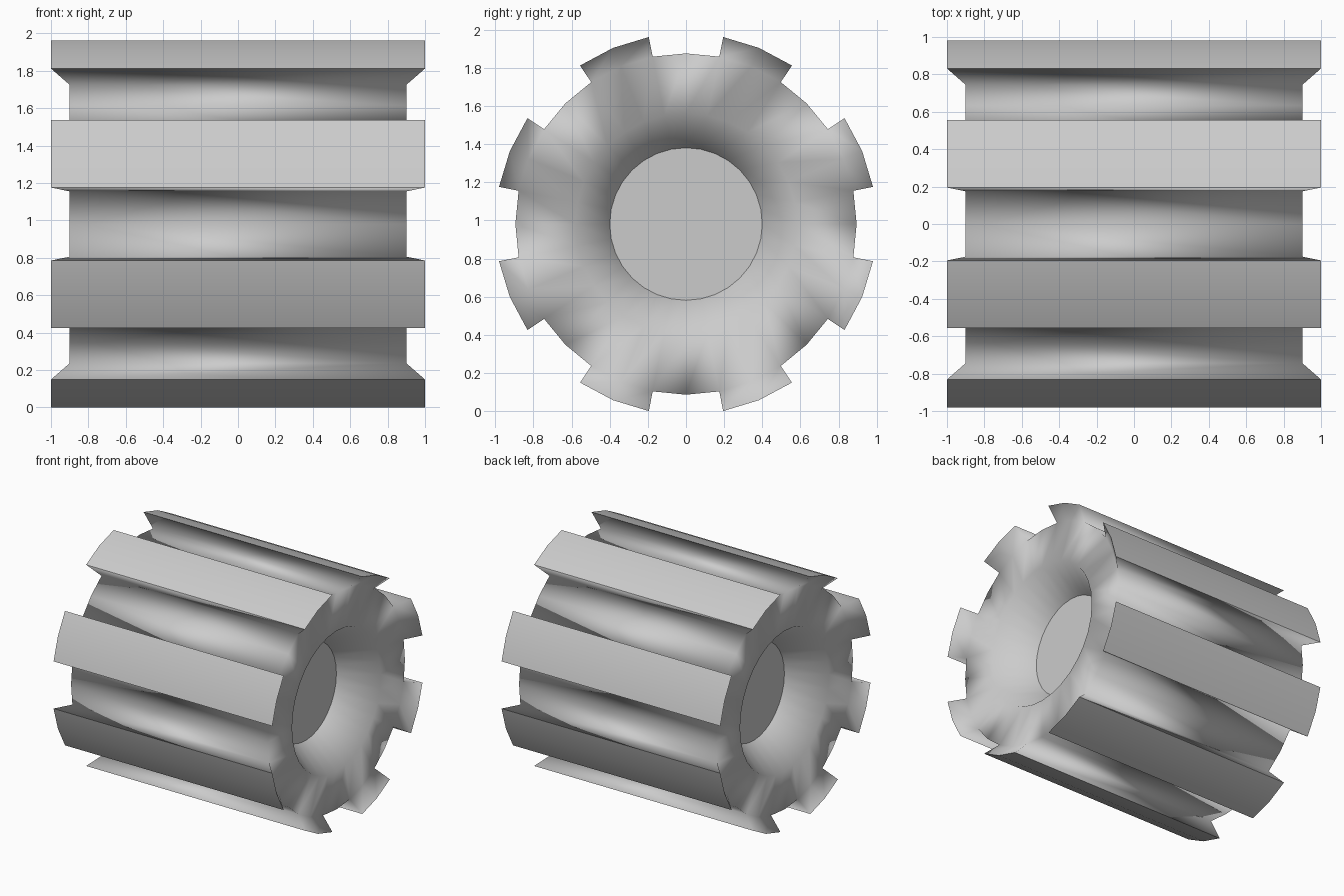
import bpy, bmesh
from math import cos, sin, pi

if "Cube" in bpy.data.objects:
    bpy.data.objects.remove(bpy.data.objects["Cube"])

SEG = 32
R_BODY, W_BODY = 0.895, 0.9
CZ = sin(pi * 7 / 16)          # lowest lug corners rest on the ground

bm = bmesh.new()

# Revolved wheel body: (x, radius) profile from one hub disc to the other
half = [(0.62, 0.4), (W_BODY, 0.58), (W_BODY, R_BODY)]
profile = [(-x, r) for x, r in half] + half[::-1]
rings = [[bm.verts.new((x, r * cos(2 * pi * j / SEG), r * sin(2 * pi * j / SEG)))
          for j in range(SEG)] for x, r in profile]
lug_faces = []
for i in range(len(rings) - 1):
    for j in range(SEG):
        k = (j + 1) % SEG
        f = bm.faces.new((rings[i][j], rings[i][k], rings[i + 1][k], rings[i + 1][j]))
        if i == 2 and j % 4 in (1, 2):
            lug_faces.append(f)
hubs = [bm.faces.new(rings[0]), bm.faces.new(rings[-1])]

# Eight tread lugs, flared outwards
ext = bmesh.ops.extrude_face_region(bm, geom=lug_faces)['geom']
for v in [g for g in ext if isinstance(g, bmesh.types.BMVert)]:
    v.co.x *= 1 / W_BODY
    v.co.y *= 1 / R_BODY
    v.co.z *= 1 / R_BODY
caps = [g for g in ext if isinstance(g, bmesh.types.BMFace)]
left = [f for f in lug_faces if f.is_valid and f not in caps]
if left:
    bmesh.ops.delete(bm, geom=left, context='FACES_ONLY')
bmesh.ops.recalc_face_normals(bm, faces=bm.faces[:])

# Smooth body with crisp lug caps and hub discs
for f in bm.faces:
    f.smooth = True
cap_set = set(caps)
for f in caps + hubs:
    for e in f.edges:
        if not all(g in cap_set for g in e.link_faces):
            e.smooth = False

bmesh.ops.translate(bm, verts=bm.verts[:], vec=(0, 0, CZ))
me = bpy.data.meshes.new("treaded_wheel")
bm.to_mesh(me)
bm.free()
bpy.context.collection.objects.link(bpy.data.objects.new("treaded_wheel", me))
